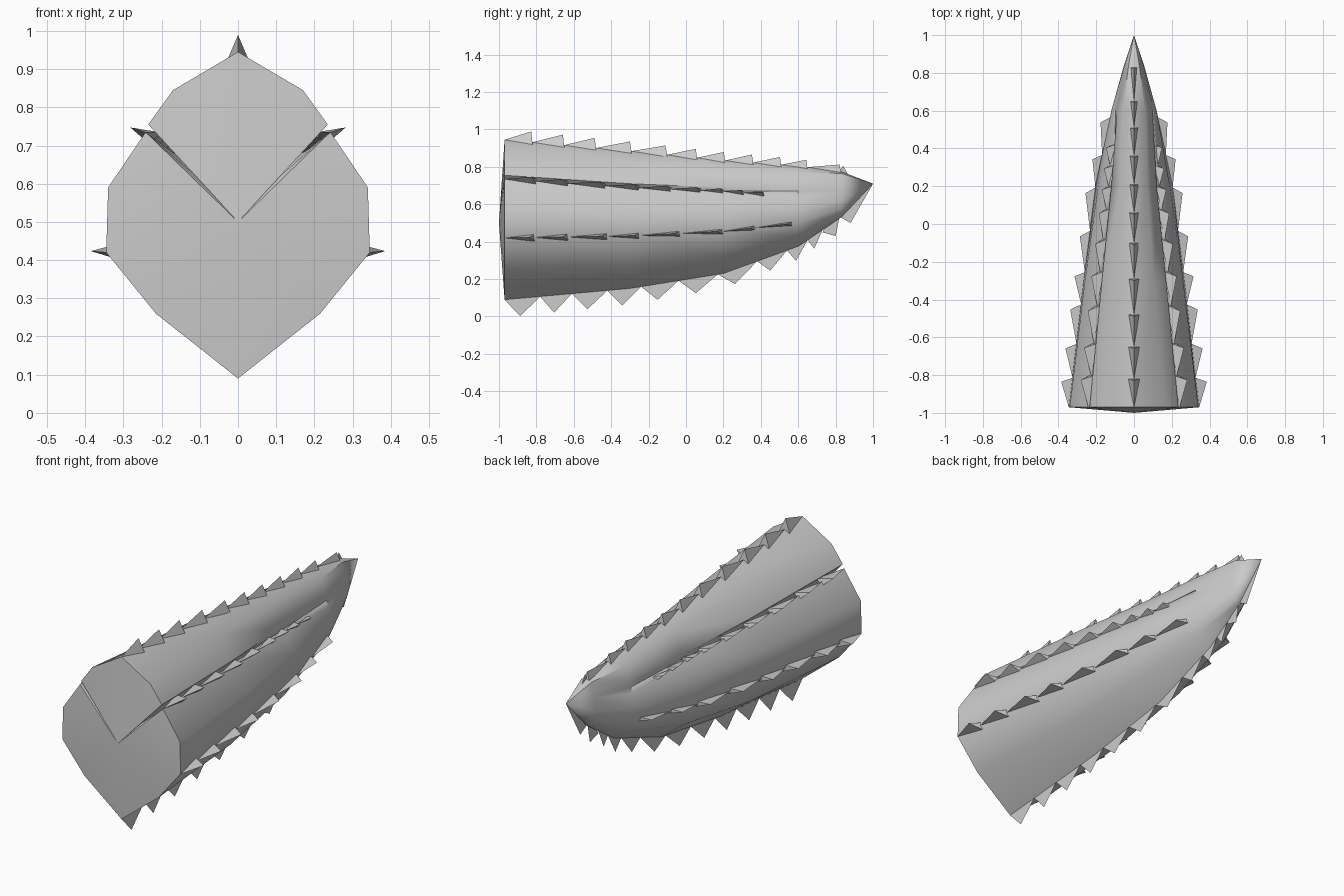
import bpy, bmesh, math
from mathutils import Vector

if "Cube" in bpy.data.objects:
    bpy.data.objects.remove(bpy.data.objects["Cube"])

# Half cross-sections (x, z) from top ridge round to bottom keel, keyed by y
SECTIONS = [
    (-0.97, [(0, .945), (.17, .845), (.235, .755), (.115, .625), (.242, .735),
             (.34, .59), (.345, .42), (.215, .26), (0, .09)]),
    (-0.30, [(0, .885), (.105, .83), (.17, .71), (.10, .63), (.185, .69),
             (.26, .57), (.267, .43), (.165, .27), (0, .15)]),
    (0.20, [(0, .835), (.07, .80), (.12, .69), (.105, .66), (.135, .67),
            (.19, .57), (.205, .455), (.13, .33), (0, .23)]),
    (0.60, [(0, .805), (.06, .77), (.09, .70), (.098, .67), (.105, .64),
            (.12, .57), (.12, .50), (.08, .43), (0, .375)]),
    (0.83, [(0, .775), (.03, .765), (.045, .72), (.05, .69), (.053, .67),
            (.056, .62), (.052, .58), (.03, .54), (0, .53)]),
]
TIP = Vector((0, 1, .71))
TOP, CREASE, SIDE, KEEL = 0, 4, 6, 8


def make_object(name, bm, smooth):
    bmesh.ops.recalc_face_normals(bm, faces=bm.faces)
    mesh = bpy.data.meshes.new(name)
    bm.to_mesh(mesh)
    bm.free()
    ob = bpy.data.objects.new(name, mesh)
    bpy.context.collection.objects.link(ob)
    if smooth:
        bpy.ops.object.select_all(action='DESELECT')
        ob.select_set(True)
        bpy.context.view_layer.objects.active = ob
        bpy.ops.object.shade_smooth_by_angle(angle=math.radians(40))
    return ob


def ridge(index, y):
    """Point on one lengthwise ridge of the body at a given y."""
    for (ya, a), (yb, b) in zip(SECTIONS, SECTIONS[1:]):
        if y <= yb or yb == SECTIONS[-1][0]:
            t = (y - ya) / (yb - ya)
            x, z = Vector(a[index]).lerp(Vector(b[index]), t)
            return Vector((x, y, z))


# Tapered body, lofted through the mirrored sections
bm = bmesh.new()
rings = []
for y, half in SECTIONS:
    full = half + [(-x, z) for x, z in half[-2:0:-1]]
    rings.append([bm.verts.new((x, y, z)) for x, z in full])
n = len(rings[0])
front, tip = bm.verts.new((0, -1, .5)), bm.verts.new(TIP)
for i in range(n):
    j = (i + 1) % n
    for a, b in zip(rings, rings[1:]):
        bm.faces.new((a[i], a[j], b[j], b[i]))
    bm.faces.new((front, rings[0][j], rings[0][i]))
    bm.faces.new((rings[-1][i], rings[-1][j], tip))
make_object("body", bm, True)


def spike_row(name, index, bounds, heights, frac, out, across, width, signs=(1,)):
    """Row of saw-tooth spikes along a ridge; zero width gives flat blades."""
    bm = bmesh.new()
    out, across = Vector(out), Vector(across)
    count = len(bounds) - 1
    for k in range(count):
        t = k / (count - 1)
        y0, y1 = bounds[k], bounds[k + 1]
        h = heights[0] + (heights[1] - heights[0]) * t
        w = across * width * (1 - .4 * t)
        start, end = ridge(index, y0), ridge(index, y1)
        peak = ridge(index, y0 + (y1 - y0) * frac) + out * h
        base = end - out * .012
        pts = [start, peak, base + w, base - w] if width else [start, peak, end]
        for s in signs:
            v = [bm.verts.new((p.x * s, p.y, p.z)) for p in pts]
            if width:
                for f in ((0, 1, 2), (0, 3, 1), (1, 3, 2), (0, 2, 3)):
                    bm.faces.new([v[i] for i in f])
            else:
                bm.faces.new(v)
    make_object(name, bm, False)


# Spikes along the top ridge
spike_row("top_spikes", TOP,
          [-.97, -.82, -.65, -.48, -.29, -.10, .06, .21, .36, .51, .65, .83],
          (.057, .036), .95, (0, 0, 1), (1, 0, 0), .03)

# Flat blades along the bottom keel
spike_row("keel_blades", KEEL,
          [-.97, -.78, -.61, -.42, -.24, -.04, .17, .38, .54, .65, .73],
          (.096, .07), .44, (0, 0, -1), (1, 0, 0), 0)

# Spikes along both widest side ridges
spike_row("side_spikes", SIDE,
          [-.97, -.81, -.63, -.42, -.25, -.03, .20, .37, .57],
          (.056, .044), .84, (1, 0, .03), (0, 0, 1), .02, (1, -1))

# Small spikes below both upper creases
spike_row("crease_spikes", CREASE,
          [-.97, -.80, -.63, -.43, -.25, -.08, .08, .20, .31, .42],
          (.055, .03), .85, (.95, 0, .4), (.7, 0, -.7), .022, (1, -1))

# Two flat blades under the pointed tip
bm = bmesh.new()
for blade in ([(.73, .45), (.80, .43), (.82, .53), (.78, .56)],
              [(.81, .54), (.88, .50), (1, .71), (.84, .68)],
              [(.82, .775), (.84, .805), (.875, .745), (.84, .74)]):
    bm.faces.new([bm.verts.new((0, y, z)) for y, z in blade])
make_object("tip_blades", bm, False)
